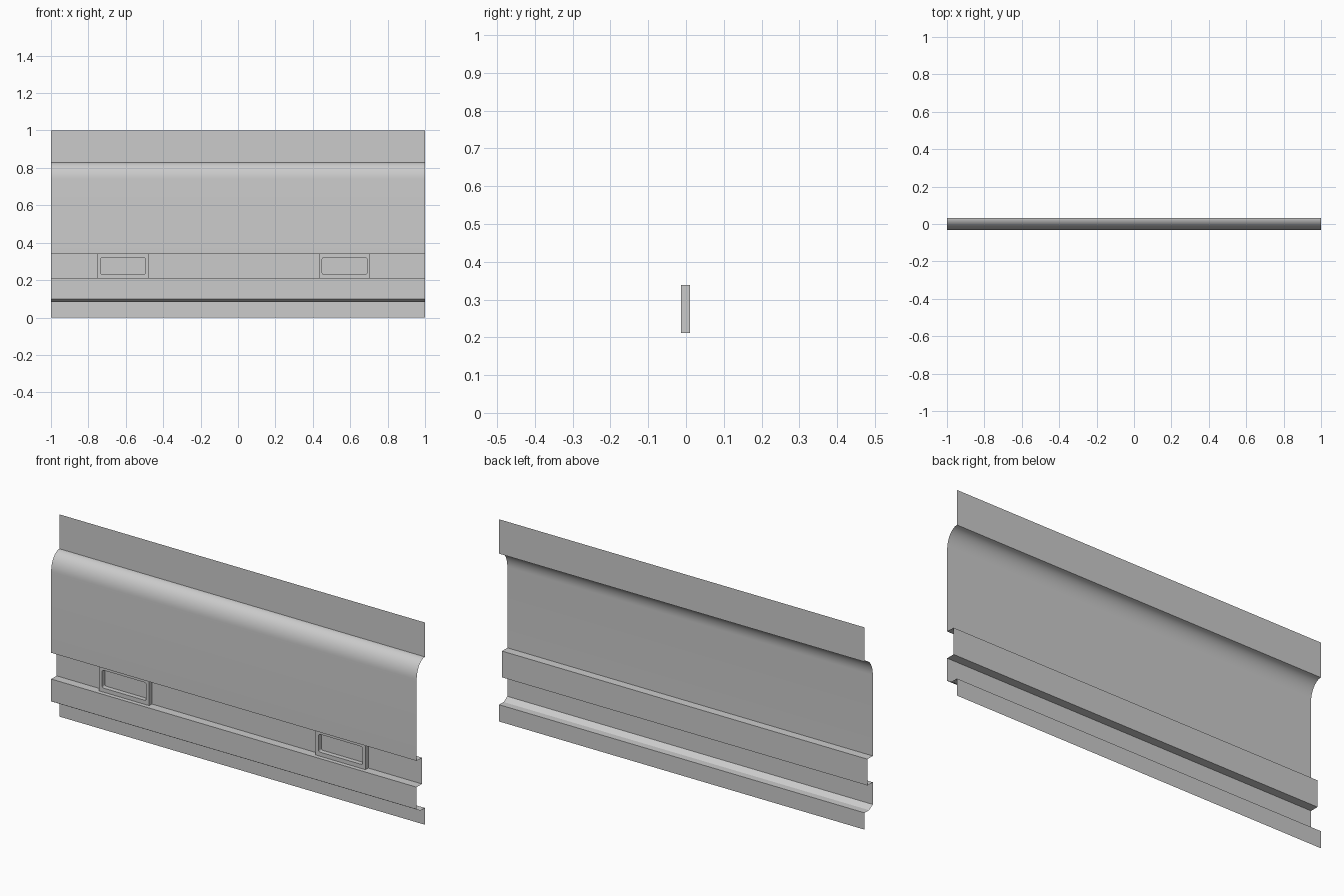
import bpy
import bmesh
from math import sin, cos, pi
from mathutils import Vector

cube = bpy.data.objects.get("Cube")
if cube:
    bpy.data.objects.remove(cube, do_unlink=True)

# Single material
grey = bpy.data.materials.new("light grey metal")
grey.use_nodes = True
grey.diffuse_color = (0.6, 0.6, 0.6, 1)
grey.node_tree.nodes["Principled BSDF"].inputs["Base Color"].default_value = (0.6, 0.6, 0.6, 1)

FRONT, BACK = -0.032, 0.032      # outer planes of the pressed sheet
RECESS = 0.01                    # plane of the recessed band
BAND_LOW, BAND_HIGH = 0.21, 0.34


def finish(bm, name):
    mesh = bpy.data.meshes.new(name)
    bm.to_mesh(mesh)
    bm.free()
    mesh.materials.append(grey)
    obj = bpy.data.objects.new(name, mesh)
    bpy.context.collection.objects.link(obj)
    bpy.ops.object.select_all(action='DESELECT')
    bpy.context.view_layer.objects.active = obj
    obj.select_set(True)
    bpy.ops.object.shade_smooth_by_angle(angle=pi / 6)
    return obj


# Pressed sheet: one (y, z) profile swept along x
def sheet_panel():
    steps = 12
    shoulder = [(BACK + (FRONT - BACK) * sin(pi / 2 * i / steps),
                 0.74 + 0.09 * cos(pi / 2 * i / steps)) for i in range(steps + 1)]
    profile = [(BACK, 1)] + shoulder + [
        (FRONT, BAND_HIGH), (RECESS, BAND_HIGH),
        (RECESS, BAND_LOW), (FRONT, BAND_LOW),
        (FRONT, 0.1), (-0.003, 0.083), (BACK, 0.083), (BACK, 0)]
    bm = bmesh.new()
    right = [bm.verts.new((-1, y, z)) for y, z in profile]
    left = [bm.verts.new((1, y, z)) for y, z in profile]
    for i in range(len(profile) - 1):
        bm.faces.new((right[i], right[i + 1], left[i + 1], left[i]))
    finish(bm, "pressed_panel")


# Closed rectangular loop with rounded corners
def rounded_loop(bm, cx, cz, half_w, half_h, radius, y, segments):
    verts = []
    for corner, (sx, sz) in enumerate([(1, 1), (-1, 1), (-1, -1), (1, -1)]):
        for s in range(segments + 1):
            a = pi / 2 * (corner + (s / segments if segments else 0))
            verts.append(bm.verts.new((
                cx + sx * (half_w - radius) + radius * cos(a), y,
                cz + sz * (half_h - radius) + radius * sin(a))))
    return [bm.edges.new((v, verts[(i + 1) % len(verts)])) for i, v in enumerate(verts)]


# Raised frame around a pocket that opens onto the recessed band
def pocket_frame(name, cx):
    bm = bmesh.new()
    front = -0.013
    mid = (BAND_LOW + BAND_HIGH) / 2
    edges = rounded_loop(bm, cx, mid, 0.137, (BAND_HIGH - BAND_LOW) / 2 - 0.001, 0, front, 0)
    edges += rounded_loop(bm, cx, mid, 0.12, 0.044, 0.008, front, 4)
    bmesh.ops.triangle_fill(bm, edges=edges, use_beauty=True, normal=Vector((0, -1, 0)))
    result = bmesh.ops.extrude_edge_only(bm, edges=edges)
    for v in result["geom"]:
        if isinstance(v, bmesh.types.BMVert):
            v.co.y = RECESS
    bmesh.ops.recalc_face_normals(bm, faces=bm.faces)
    for f in bm.faces:
        if abs(f.normal.y) > 0.9 and f.normal.y > 0:
            bmesh.ops.reverse_faces(bm, faces=bm.faces)
            break
    finish(bm, name)


sheet_panel()
pocket_frame("right_pocket_frame", -0.614)
pocket_frame("left_pocket_frame", 0.57)
